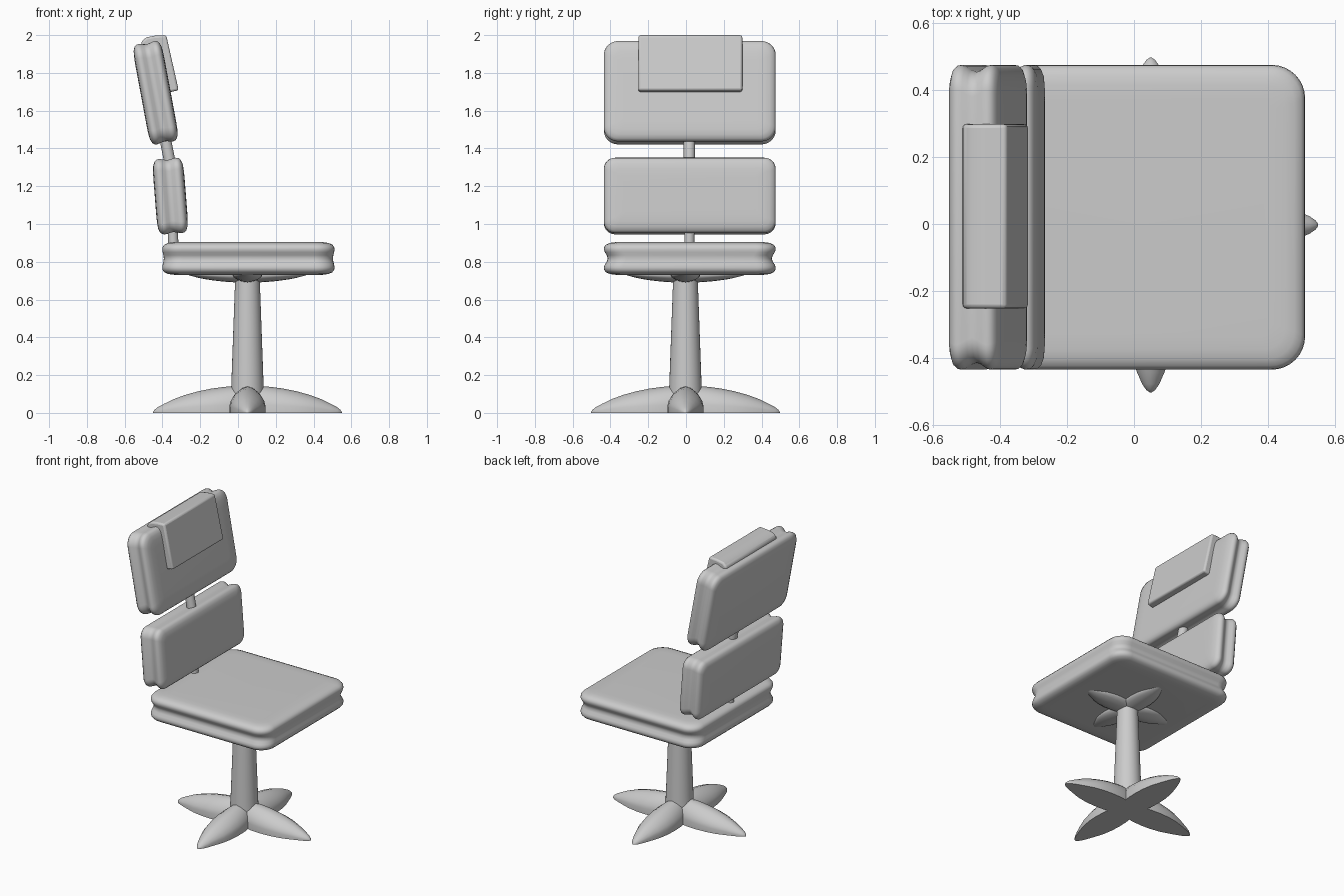
import bpy, bmesh, math
from mathutils import Matrix, Vector

if "Cube" in bpy.data.objects:
    bpy.data.objects.remove(bpy.data.objects["Cube"])


def finish(name, bm, angle=50):
    bmesh.ops.recalc_face_normals(bm, faces=bm.faces)
    mesh = bpy.data.meshes.new(name)
    bm.to_mesh(mesh)
    bm.free()
    ob = bpy.data.objects.new(name, mesh)
    bpy.context.collection.objects.link(ob)
    bpy.ops.object.select_all(action='DESELECT')
    ob.select_set(True)
    bpy.context.view_layer.objects.active = ob
    bpy.ops.object.shade_smooth_by_angle(angle=math.radians(angle))
    return ob


def loft(bm, rings):
    rows = [[bm.verts.new(p) for p in ring] for ring in rings]
    n = len(rows[0])
    for a, b in zip(rows, rows[1:]):
        for i in range(n):
            bm.faces.new((a[i], a[(i + 1) % n], b[(i + 1) % n], b[i]))
    bm.faces.new(rows[0][::-1])
    bm.faces.new(rows[-1])


def rounded_rect(a, b, r, z):
    pts = []
    for k, (sx, sy) in enumerate([(1, 1), (-1, 1), (-1, -1), (1, -1)]):
        for j in range(9):
            t = math.pi / 2 * (k + j / 8)
            pts.append(Vector((sx * (a - r) + r * math.cos(t),
                               sy * (b - r) + r * math.sin(t), z)))
    return pts


# Cushion with soft rims and a groove running round its edge
def cushion(name, length, width, thick, radius, centre, turn=0):
    # (inset, height fraction, groove depth)
    half = [(.10, .5, 0), (.06, .492, 0), (.032, .47, 0), (.012, .42, 0),
            (.002, .35, 0), (0, .27, 0), (0, .19, .005), (0, .10, .015)]
    layers = [(i, -h, g) for i, h, g in half] + [(0, 0, .021)]
    layers += half[::-1]
    m = Matrix.Translation(centre) @ Matrix.Rotation(math.radians(turn), 4, 'Y')
    bm = bmesh.new()
    loft(bm, [[m @ p for p in rounded_rect(length / 2 - i - g * .4,
                                           width / 2 - i - g,
                                           max(radius - i * .6, .015), h * thick)]
              for i, h, g in layers])
    return finish(name, bm)


MID_Y = .02
cushion("seat", .912, .91, .175, .10, (.055, MID_Y, .8175))
cushion("lower_backrest", .40, .91, .165, .06, (-.358, MID_Y, 1.148), -94.5)
cushion("upper_backrest", .54, .91, .158, .075, (-.436, MID_Y, 1.695), -100.5)

# Head pad folded over the top of the upper backrest
profile = [(-.513, 1.94), (-.51, 1.968), (-.485, 1.988), (-.44, 1.997), (-.38, 2.0),
           (-.314, 1.708), (-.365, 1.697), (-.425, 1.94)]
bm = bmesh.new()
loft(bm, [[(x, y, z) for x, z in profile] for y in (-.252, .298)])
pad = finish("head_pad", bm, 40)
bev = pad.modifiers.new("soft_edges", 'BEVEL')
bev.width, bev.segments = .012, 3


# Round rods and column, tapered between two points
def rod(name, p, q, r1, r2):
    p, q = Vector(p), Vector(q)
    m = (q - p).to_track_quat('Z', 'Y').to_matrix()
    bm = bmesh.new()
    loft(bm, [[c + m @ Vector((r * math.cos(t * math.tau / 32),
                               r * math.sin(t * math.tau / 32), 0))
               for t in range(32)] for c, r in ((p, r1), (q, r2))])
    return finish(name, bm)


rod("lower_back_post", (-.34, .018, .85), (-.35, .018, 1.05), .027, .027)
rod("upper_back_post", (-.345, .018, 1.25), (-.395, .018, 1.5), .03, .03)
rod("column", (.05, -.003, .08), (.05, -.003, .74), .088, .064)


# Leaf-shaped arm: position along arm, half width and height as fractions
LEAF = [(0, .72, 1), (.12, .86, .995), (.24, .97, .965), (.38, 1, .90), (.52, .96, .80),
        (.66, .83, .665), (.78, .62, .51), (.88, .43, .34), (.95, .27, .21),
        (.985, .14, .11), (1, .03, .03)]
SECTION = [(-1, 0), (-1, .30), (-.93, .5), (-.70, .74), (-.36, .92), (0, 1),
           (.36, .92), (.70, .74), (.93, .5), (1, .30), (1, 0)]


def star(name, length, half_width, height, z):
    for k in range(4):
        m = (Matrix.Translation((.05, -.003, z))
             @ Matrix.Rotation(k * math.pi / 2, 4, 'Z'))
        bm = bmesh.new()
        loft(bm, [[m @ Vector((s * length, u * w * half_width, v * h * height))
                   for u, v in SECTION] for s, w, h in LEAF])
        finish(f"{name}_{k + 1}", bm)


star("base_foot", .5, .095, .143, 0)
star("seat_support_arm", .33, .078, -.05, .74)
